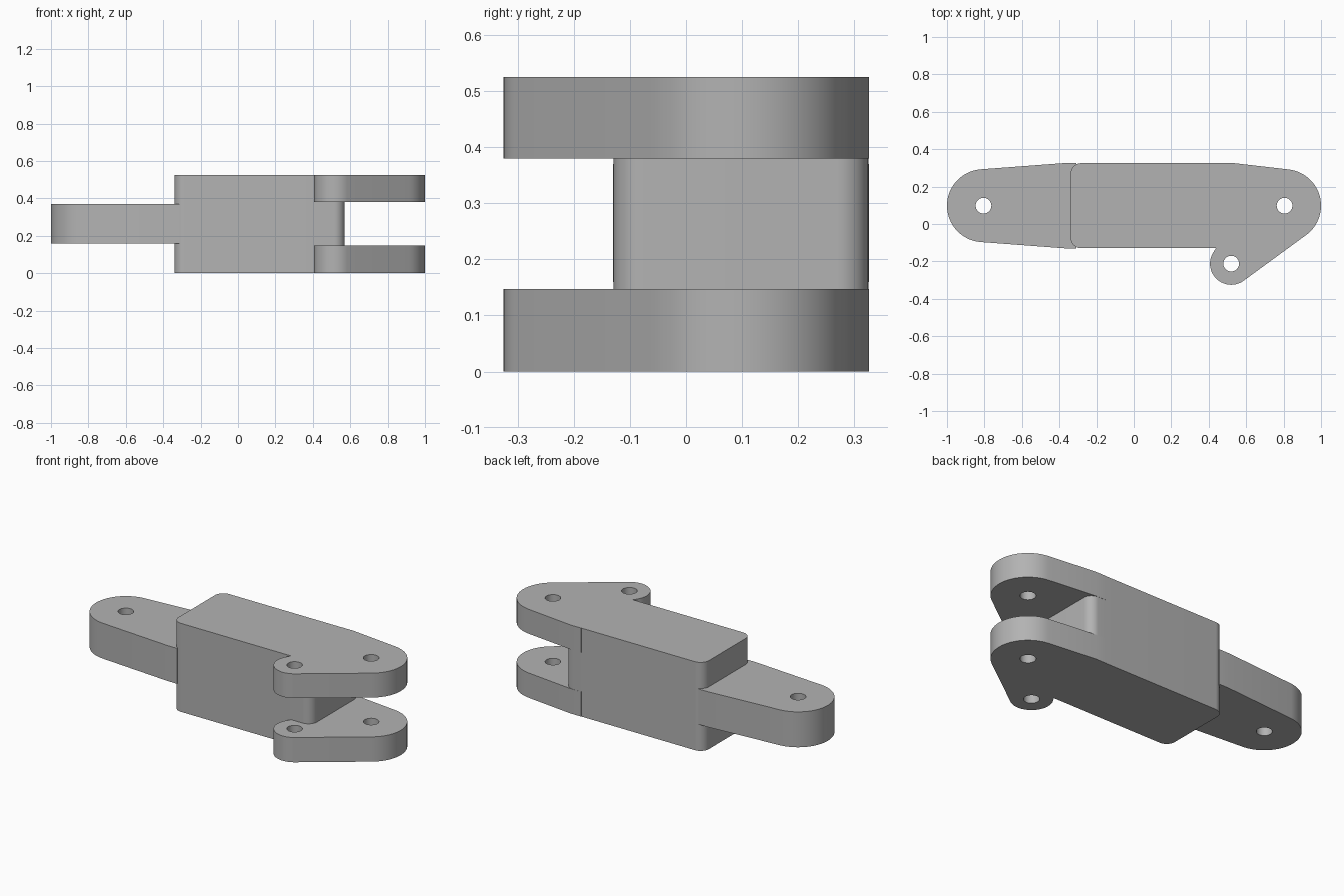
import bpy, bmesh
from math import sin, cos, pi, radians
from mathutils import Vector
from mathutils.geometry import convex_hull_2d

cube = bpy.data.objects.get("Cube")
if cube:
    bpy.data.objects.remove(cube, do_unlink=True)

grey = bpy.data.materials.new("mid_grey")
grey.use_nodes = True
GREY = (0.45, 0.45, 0.45, 1)
grey.diffuse_color = GREY
grey.node_tree.nodes["Principled BSDF"].inputs["Base Color"].default_value = GREY

HEIGHT = 0.525
MID_Y = 0.098
HALF = 0.227
EYE_R, LUG_R, HOLE_R = 0.195, 0.113, 0.042
EYE, LUG, TAIL = (0.805, MID_Y), (0.52, -0.212), (-0.805, MID_Y)


def circle(center, r, n=64):
    return [Vector((center[0] + r * cos(2 * pi * i / n),
                    center[1] + r * sin(2 * pi * i / n))) for i in range(n)]


def prism(name, points, z0, z1):
    """Solid with the convex outline of the given plan points."""
    bm = bmesh.new()
    base = bm.faces.new([bm.verts.new((points[i].x, points[i].y, z0))
                         for i in convex_hull_2d(points)])
    top = bmesh.ops.extrude_face_region(bm, geom=[base])["geom"]
    bmesh.ops.translate(bm, vec=(0, 0, z1 - z0),
                        verts=[v for v in top if isinstance(v, bmesh.types.BMVert)])
    bmesh.ops.recalc_face_normals(bm, faces=bm.faces)
    mesh = bpy.data.meshes.new(name)
    bm.to_mesh(mesh)
    bm.free()
    mesh.materials.append(grey)
    obj = bpy.data.objects.new(name, mesh)
    bpy.context.collection.objects.link(obj)
    return obj


def select(obj):
    bpy.ops.object.select_all(action="DESELECT")
    obj.select_set(True)
    bpy.context.view_layer.objects.active = obj


def combine(obj, other, operation):
    mod = obj.modifiers.new(operation.lower(), "BOOLEAN")
    mod.operation, mod.solver, mod.object = operation, "EXACT", other
    select(obj)
    bpy.ops.object.modifier_apply(modifier=mod.name)
    bpy.data.objects.remove(other, do_unlink=True)


def drill(obj, center):
    combine(obj, prism("drill", circle(center, HOLE_R, 40), -0.1, HEIGHT + 0.1), "DIFFERENCE")


# Block with rounded upright corners
R = 0.055
corners = [p for x in (-0.34 + R, 0.57 - R) for s in (-1, 1)
           for p in circle((x, MID_Y + s * (HALF - R)), R, 48)]
body = prism("block_with_fork", corners, 0, HEIGHT)

# Two fork plates, each an eye tapering from the block plus a side lug
root = [Vector((x, MID_Y + s * (HALF + 0.001))) for x in (0.46, 0.53) for s in (-1, 1)]
for z0, z1 in ((0, 0.147), (0.38, HEIGHT)):
    combine(body, prism("fork_arm", circle(EYE, EYE_R) + root, z0, z1), "UNION")
    combine(body, prism("fork_lug", circle(EYE, EYE_R) + circle(LUG, LUG_R), z0, z1), "UNION")
drill(body, EYE)
drill(body, LUG)

# Tongue at the other end
end = [Vector((x, MID_Y + s * (HALF + 0.001))) for x in (-0.37, -0.31) for s in (-1, 1)]
tongue = prism("tongue", circle(TAIL, EYE_R) + end, 0.16, 0.37)
drill(tongue, TAIL)

for obj in (body, tongue):
    select(obj)
    bpy.ops.object.shade_smooth_by_angle(angle=radians(25))
